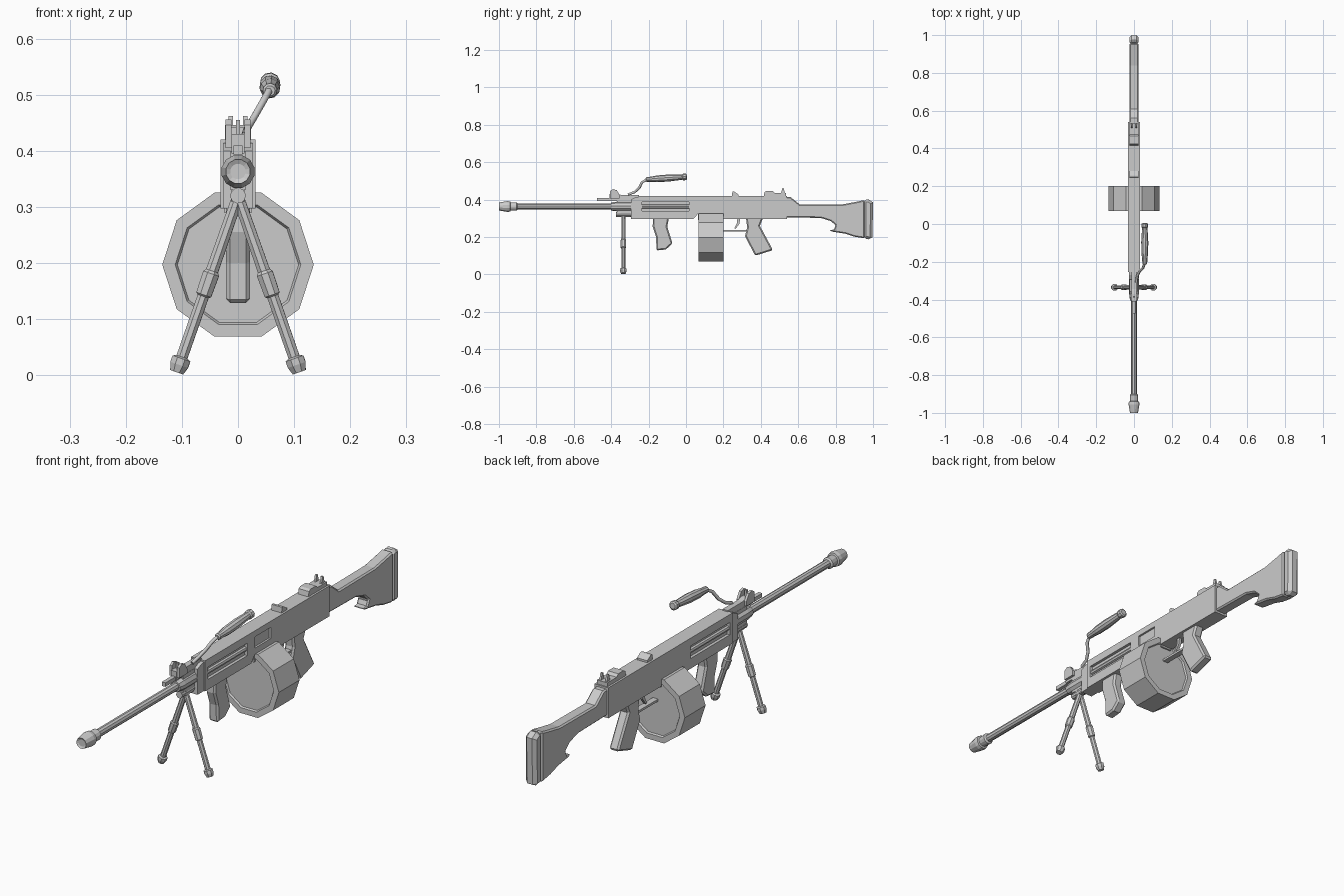
import bpy, bmesh, math
from mathutils import Vector

if "Cube" in bpy.data.objects:
    bpy.data.objects.remove(bpy.data.objects["Cube"])


def finish(name, bm, bevel=0):
    bmesh.ops.recalc_face_normals(bm, faces=bm.faces)
    me = bpy.data.meshes.new(name)
    bm.to_mesh(me)
    bm.free()
    ob = bpy.data.objects.new(name, me)
    bpy.context.collection.objects.link(ob)
    if bevel:
        m = ob.modifiers.new("bevel", "BEVEL")
        m.width, m.segments, m.limit_method = bevel, 1, "ANGLE"
        m.angle_limit = math.radians(60)
    return ob


def side_profile(name, pts, hw, bevel=0, x=0):
    """Extrude a (y, z) outline across x."""
    bm = bmesh.new()
    f = bm.faces.new([bm.verts.new((x - hw, y, z)) for y, z in pts])
    r = bmesh.ops.extrude_face_region(bm, geom=[f])
    bmesh.ops.translate(bm, vec=(2 * hw, 0, 0),
                        verts=[v for v in r["geom"] if isinstance(v, bmesh.types.BMVert)])
    return finish(name, bm, bevel)


def box(name, x0, x1, y0, y1, z0, z1, bevel=0):
    return side_profile(name, [(y0, z0), (y1, z0), (y1, z1), (y0, z1)],
                        (x1 - x0) / 2, bevel, (x0 + x1) / 2)


def turned(name, p, q, rings, n=10, turn=0):
    """Revolve (distance, radius) rings about the line from p towards q."""
    p, d = Vector(p), (Vector(q) - Vector(p)).normalized()
    u = d.orthogonal().normalized()
    w = d.cross(u)
    bm = bmesh.new()
    loops = []
    for t, r in rings:
        loops.append([bm.verts.new(p + d * t + r * (u * math.cos(a) + w * math.sin(a)))
                      for a in (turn + 2 * math.pi * i / n for i in range(n))])
    for a, b in zip(loops, loops[1:]):
        for i in range(n):
            bm.faces.new((a[i], a[(i + 1) % n], b[(i + 1) % n], b[i]))
    bm.faces.new(loops[0])
    bm.faces.new(loops[-1])
    return finish(name, bm)


def cut(ob, cutter):
    m = ob.modifiers.new("cut", "BOOLEAN")
    m.operation, m.object, m.solver = "DIFFERENCE", cutter, "EXACT"
    bpy.context.view_layer.objects.active = ob
    bpy.ops.object.modifier_apply(modifier=m.name)
    bpy.data.objects.remove(cutter)


# Receiver with side slots and ejection port
body = side_profile("receiver", [(-.255, .297), (.04, .297), (.065, .325), (.20, .325), (.20, .297),
                                 (.54, .297), (.54, .42), (-.255, .42)], .031)
for s in (-1, 1):
    cut(body, box("slot_cutter", s * .031 - .012, s * .031 + .012, -.235, .015, .338, .388))
    turned("slot_rod", (s * .02, -.235, .363), (s * .02, 0, .363), [(0, .010), (.25, .010)], 8)
cut(body, box("port_cutter", .023, .05, .065, .165, .35, .395))
side_profile("receiver_nose", [(-.295, .297), (-.25, .297), (-.25, .415), (-.27, .412), (-.295, .40)], .026)
box("magazine_well", -.025, .025, .065, .20, .29, .34)

# Barrel, collar and muzzle
turned("barrel", (0, -.92, .363), (0, 0, .363), [(0, .016), (.65, .016)], 10)
turned("muzzle", (0, -1, .363), (0, 0, .363),
       [(0.004, .014), (0, .022), (.045, .030), (.06, .028), (.062, .021), (.095, .023), (.10, .016)], 12)
turned("barrel_collar", (0, -.40, .363), (0, 0, .363), [(0, .022), (.03, .026), (.11, .026)], 10)

# Gas rod and front sight
box("gas_rod", -.008, .008, -.475, -.28, .393, .409)
box("gas_block", -.013, .013, -.37, -.27, .33, .40)
side_profile("sight_base", [(-.41, .395), (-.41, .43), (-.37, .43), (-.345, .425), (-.25, .425), (-.25, .395)], .012)
for s in (-1, 1):
    side_profile("sight_ear", [(-.405, .405), (-.405, .446), (-.39, .456), (-.37, .45), (-.355, .425), (-.355, .405)],
                 .005, 0, s * .017)
box("sight_post", -.004, .004, -.39, -.38, .42, .455)

# Carry handle: bent rod and swollen grip
cu = bpy.data.curves.new("handle_rod", "CURVE")
cu.dimensions, cu.bevel_depth, cu.bevel_resolution = "3D", .007, 1
path = [(.012, -.31, .427), (.017, -.275, .44), (.03, -.25, .462), (.047, -.235, .492), (.057, -.205, .51)]
sp = cu.splines.new("POLY")
sp.points.add(len(path) - 1)
for pt, c in zip(sp.points, path):
    pt.co = (*c, 1)
cu.use_fill_caps = True
bpy.context.collection.objects.link(bpy.data.objects.new("handle_rod", cu))
turned("handle_grip", (.057, -.215, .507), (.057, .005, .522),
       [(0, .009), (.005, .013), (.03, .014), (.06, .018), (.12, .019), (.17, .016), (.195, .014),
        (.20, .018), (.216, .018), (.22, .012)], 10)

# Bipod
turned("bipod_pivot", (0, -.375, .32), (0, 0, .32), [(0, .014), (.09, .014)], 10)
box("bipod_bracket", -.012, .012, -.35, -.30, .31, .36)
for s in (-1, 1):
    top, foot = Vector((0, -.335, .318)), Vector((s * .108, -.335, .009))
    L = (foot - top).length
    turned("bipod_leg", top, foot,
           [(0, .011), (.14, .012), (.145, .016), (.185, .015), (.188, .011), (L - .025, .011),
            (L - .022, .018), (L - .01, .018), (L + .004, .013)], 8, math.pi / 8)

# Drum magazine with inset end faces
drum = bmesh.new()
rings = [[drum.verts.new((r * math.cos(a), y, .197 + r * math.sin(a))) for a in
          (2 * math.pi * i / 10 for i in range(10))]
         for y, r in ((.075, .108), (.068, .112), (.068, .135), (.20, .135), (.20, .112), (.193, .108))]
for a, b in zip(rings, rings[1:]):
    for i in range(10):
        drum.faces.new((a[i], a[(i + 1) % 10], b[(i + 1) % 10], b[i]))
drum.faces.new(rings[0])
drum.faces.new(rings[-1])
finish("drum_magazine", drum)

# Grips, trigger and guard
side_profile("front_grip", [(-.177, .31), (-.09, .31), (-.10, .255), (-.072, .165), (-.108, .133),
                            (-.158, .128), (-.16, .20), (-.178, .255)], .021, .007)
side_profile("pistol_grip", [(.32, .31), (.415, .31), (.395, .26), (.465, .13), (.37, .10),
                             (.315, .205), (.327, .25)], .021, .007)
box("trigger_guard", -.012, .012, .195, .33, .229, .238)
side_profile("trigger", [(.275, .31), (.292, .31), (.285, .27), (.265, .243), (.258, .246), (.273, .275)], .006)

# Top cover bump and rear sight
side_profile("cover_latch", [(.245, .415), (.248, .442), (.258, .442), (.28, .428), (.28, .415)], .023)
side_profile("rear_sight_base", [(.415, .415), (.42, .44), (.43, .446), (.465, .446), (.475, .436), (.535, .436),
                                 (.535, .415)], .023)
for s in (-1, 1):
    side_profile("rear_sight_prong", [(.507, .43), (.515, .462), (.522, .462), (.53, .43)], .004, 0, s * .013)

# Stock and butt plate
side_profile("stock", [(.535, .305), (.72, .302), (.775, .285), (.80, .262), (.79, .24), (.765, .236), (.785, .228),
                       (.85, .218), (.90, .202), (.955, .193), (.955, .398), (.92, .39), (.84, .375), (.61, .373),
                       (.56, .413), (.535, .413)], .025, .008)
side_profile("butt_plate", [(.95, .192), (.99, .186), (.997, .20), (1.0, .385), (.975, .402), (.95, .396)], .025, .013)
